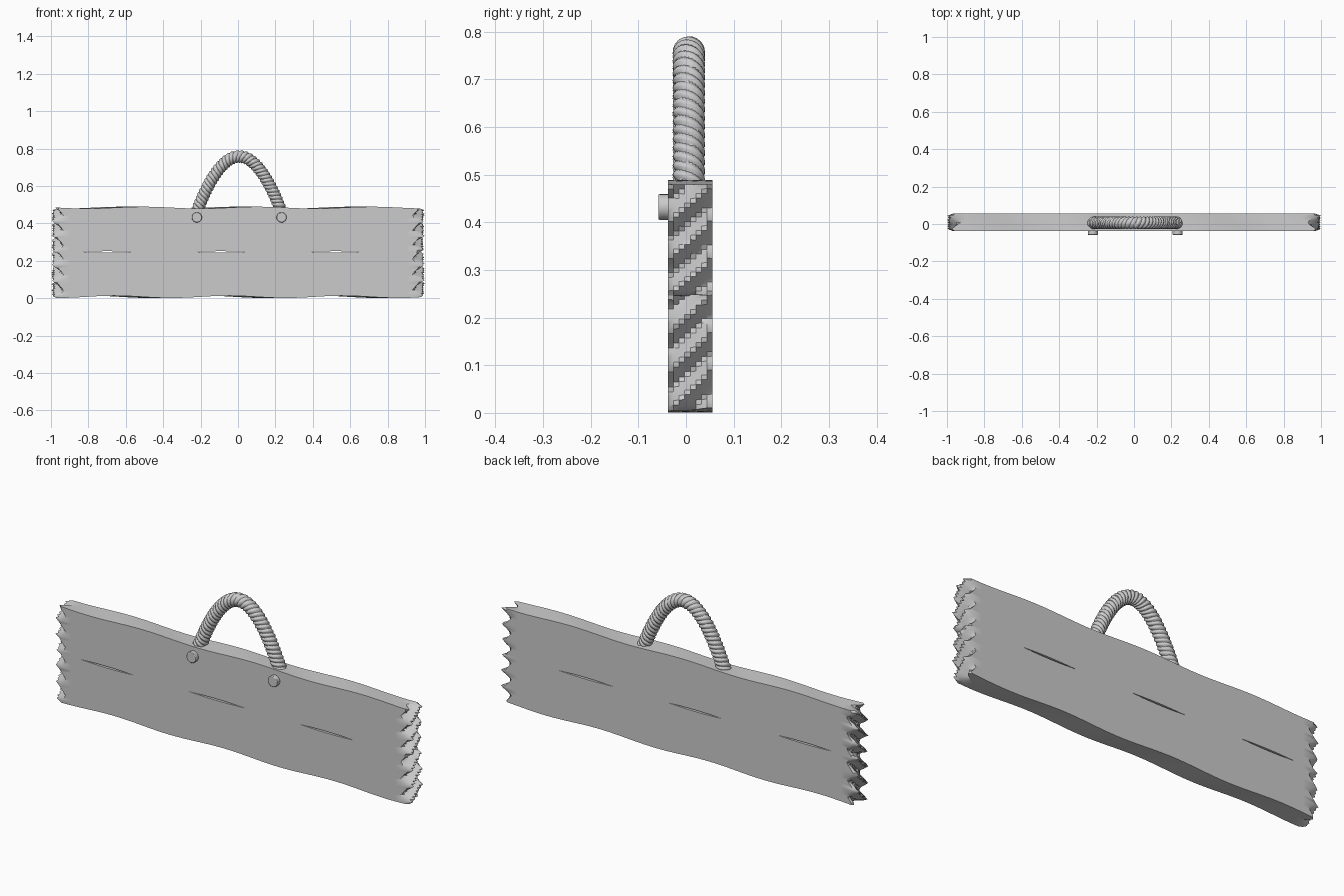
import bpy, bmesh, math, random
from mathutils import Vector

if "Cube" in bpy.data.objects:
    bpy.data.objects.remove(bpy.data.objects["Cube"])

random.seed(4)
FRONT, BACK = -0.038, 0.056
NX, NY, NZ = 48, 8, 24


def finish(bm, name):
    bmesh.ops.recalc_face_normals(bm, faces=bm.faces)
    mesh = bpy.data.meshes.new(name)
    bm.to_mesh(mesh)
    bm.free()
    ob = bpy.data.objects.new(name, mesh)
    bpy.context.collection.objects.link(ob)
    bpy.ops.object.select_all(action='DESELECT')
    ob.select_set(True)
    bpy.context.view_layer.objects.active = ob
    bpy.ops.object.shade_smooth_by_angle(angle=math.radians(35))
    return ob


def triangle_wave(t):
    return 4 * abs(t - math.floor(t) - 0.5) - 1


def wave(x, shift=0.09):
    return math.cos(2 * math.pi * (x + shift) / 0.61)


# Plank: gridded box with splintered ends and gently wavy long edges
def plank(name, low, high):
    bm = bmesh.new()
    verts = {}

    def vert(i, j, k):
        if (i, j, k) in verts:
            return verts[i, j, k]
        v = j / NY
        y = FRONT + (BACK - FRONT) * v
        x = -0.9 + 1.8 * (i - 1) / (NX - 2)
        if i in (0, NX):
            z0 = low(0, 0.5) + (high(0, 0.5) - low(0, 0.5)) * k / NZ
            ridge = triangle_wave((z0 - 0.44 - 0.85 * y) / 0.08)
            if j in (0, NY):
                x = 0.95 + 0.018 * ridge
            else:
                x = 0.966 + 0.03 * ridge + random.uniform(-0.004, 0.004)
            if k in (0, NZ):
                x -= 0.01
            x = -x if i == 0 else x
        z = low(x, v) + (high(x, v) - low(x, v)) * k / NZ
        verts[i, j, k] = bm.verts.new((x, y, z))
        return verts[i, j, k]

    def side(na, nb, at):
        for a in range(na):
            for b in range(nb):
                bm.faces.new([vert(*at(a + p, b + q))
                              for p, q in ((0, 0), (1, 0), (1, 1), (0, 1))])

    for i in (0, NX):
        side(NY, NZ, lambda a, b: (i, a, b))
    for j in (0, NY):
        side(NX, NZ, lambda a, b: (a, j, b))
    for k in (0, NZ):
        side(NX, NY, lambda a, b: (a, b, k))
    return finish(bm, name)


plank("lower_plank",
      lambda x, v: 0.007 + 0.006 * wave(x, 0.05 + 0.12 * v),
      lambda x, v: 0.247 - 0.004 * wave(x))
plank("upper_plank",
      lambda x, v: 0.247 + 0.004 * wave(x),
      lambda x, v: 0.484 - 0.005 * wave(x, 0.2 + 0.12 * v))


# Rope handle: twisted three-strand section swept along an arch
def rope_handle():
    bm = bmesh.new()
    steps, seg, half = 300, 24, 0.236
    # even spacing along the arch, found from a fine sampling
    fine = [Vector((x, 0.006, 0.757 - 5.75 * x * x))
            for x in (half * (n / 1000 - 1) for n in range(2001))]
    length = [0.0]
    for a, b in zip(fine, fine[1:]):
        length.append(length[-1] + (b - a).length)
    rings, n = [], 0
    for s in range(steps + 1):
        d = length[-1] * s / steps
        while n < 1999 and length[n + 1] < d:
            n += 1
        p = fine[n].lerp(fine[n + 1], (d - length[n]) / (length[n + 1] - length[n]))
        t = (fine[n + 1] - fine[n]).normalized()
        p.x += 0.006
        side, up = Vector((0, 1, 0)), t.cross(Vector((0, 1, 0)))
        ring = []
        for a in range(seg):
            th = 2 * math.pi * a / seg
            r = 0.0275 + 0.0065 * abs(math.sin(1.5 * (th + 2 * math.pi * d / 0.062)))
            ring.append(bm.verts.new(p + r * (math.cos(th) * side + math.sin(th) * up)))
        rings.append(ring)
    for r0, r1 in zip(rings, rings[1:]):
        for a in range(seg):
            b = (a + 1) % seg
            bm.faces.new((r0[a], r0[b], r1[b], r1[a]))
    bm.faces.new(rings[0])
    bm.faces.new(rings[-1])
    return finish(bm, "rope_handle")


rope_handle()

# Round pegs holding the rope on the front
for name, x in (("left_peg", -0.22), ("right_peg", 0.233)):
    bpy.ops.mesh.primitive_cylinder_add(vertices=24, radius=0.027, depth=0.036,
                                        location=(x, -0.04, 0.432),
                                        rotation=(math.pi / 2, 0, 0))
    peg = bpy.context.object
    peg.name = name
    bevel = peg.modifiers.new("rim", 'BEVEL')
    bevel.width, bevel.segments = 0.003, 2
    bpy.ops.object.shade_smooth_by_angle()
